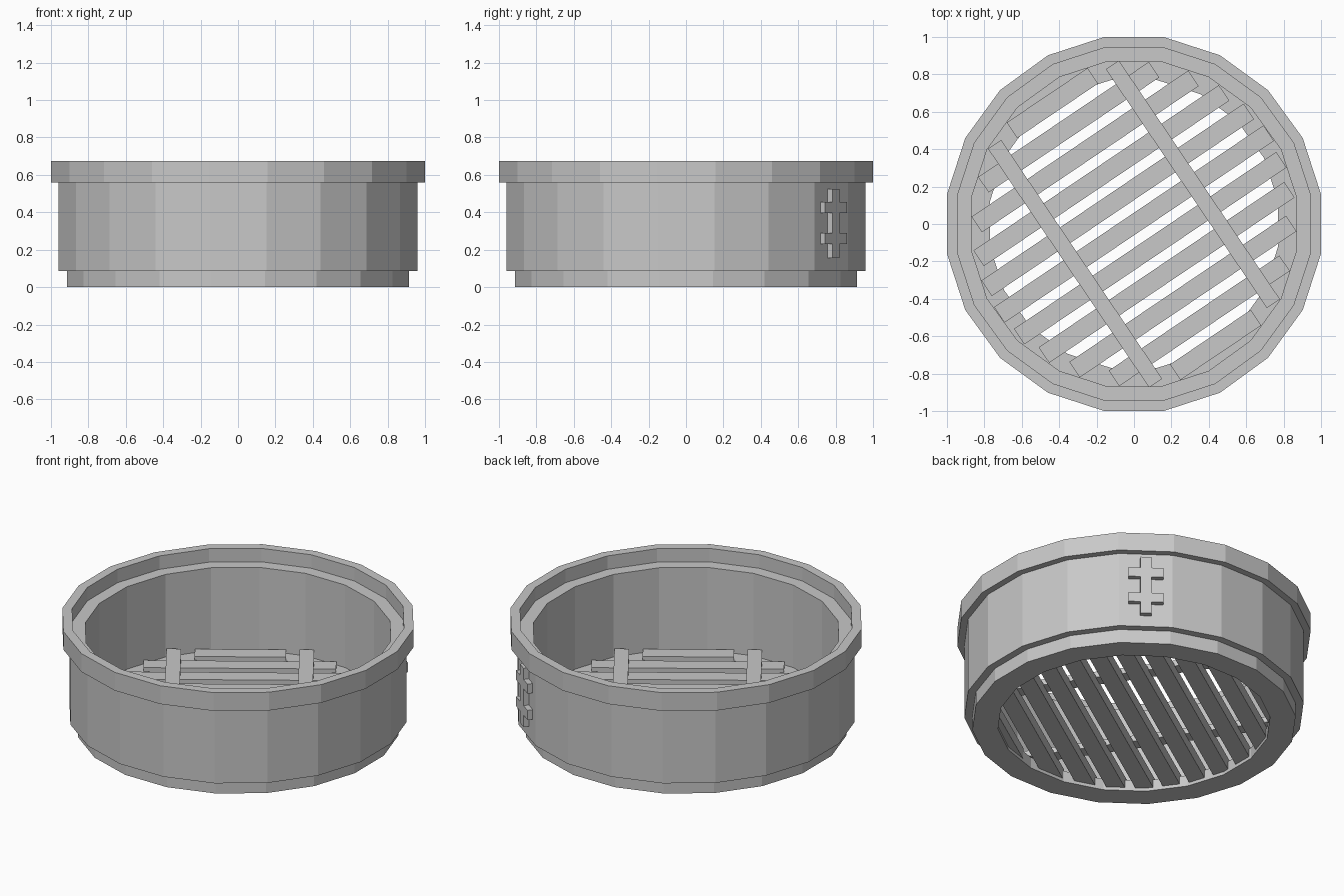
import bpy, bmesh, math
from mathutils import Matrix

if "Cube" in bpy.data.objects:
    bpy.data.objects.remove(bpy.data.objects["Cube"])

grey = bpy.data.materials.new("plain_grey")
grey.diffuse_color = (0.58, 0.58, 0.58, 1)
grey.use_nodes = True
grey.node_tree.nodes["Principled BSDF"].inputs["Base Color"].default_value = grey.diffuse_color


def finish(name, bm):
    bmesh.ops.recalc_face_normals(bm, faces=bm.faces)
    me = bpy.data.meshes.new(name)
    bm.to_mesh(me)
    bm.free()
    me.materials.append(grey)
    ob = bpy.data.objects.new(name, me)
    bpy.context.collection.objects.link(ob)
    return ob


def box(bm, lo, hi, rot):
    """Axis-aligned box between two corners, then turned about z."""
    size = [b - a for a, b in zip(lo, hi)]
    mid = [(a + b) / 2 for a, b in zip(lo, hi)]
    m = (Matrix.Rotation(math.radians(rot), 4, 'Z') @ Matrix.Translation(mid)
         @ Matrix.Diagonal((*size, 1)))
    bmesh.ops.create_cube(bm, size=1, matrix=m)


# Stepped round wall with floor ring: profile (distance to flat, z), 20 sides
SIDES = 20
profile = [(.77, 0), (.915, 0), (.915, .085), (.96, .085), (.96, .56), (1, .56),
           (1, .675), (.945, .675), (.945, .59), (.87, .59), (.87, .07), (.77, .07)]
bm = bmesh.new()
rings = []
for i in range(SIDES):
    a = 2 * math.pi * (i + .5) / SIDES
    k = 1 / math.cos(math.pi / SIDES)
    rings.append([bm.verts.new((r * k * math.cos(a), r * k * math.sin(a), z))
                  for r, z in profile])
n = len(profile)
for i in range(SIDES):
    p, q = rings[i], rings[(i + 1) % SIDES]
    for j in range(n):
        bm.faces.new((p[j], q[j], q[(j + 1) % n], p[(j + 1) % n]))
finish("round_wall", bm)

# Floor slats, each as long as the wall allows
TURN, INNER = 34, .87
bm = bmesh.new()
for i in range(-5, 6):
    v = i * .156
    half = math.sqrt(INNER ** 2 - (abs(v) + .05) ** 2)
    box(bm, (-half, v - .05, .02), (half, v + .05, .093), TURN)
finish("floor_slats", bm)

# Two battens across the slats
bm = bmesh.new()
for s in (-.38, .38):
    box(bm, (s - .042, -.77, .085), (s + .042, .77, .122), TURN)
finish("cross_battens", bm)

# Raised double-cross ornament on one outer face
bm = bmesh.new()
box(bm, (.95, -.032, .155), (.992, .032, .525), 54)
for z in (.23, .395):
    for s in (-1, 1):
        y0, y1 = sorted((s * .032, s * .1))
        box(bm, (.95, y0, z), (.992, y1, z + .06), 54)
finish("side_ornament", bm)
